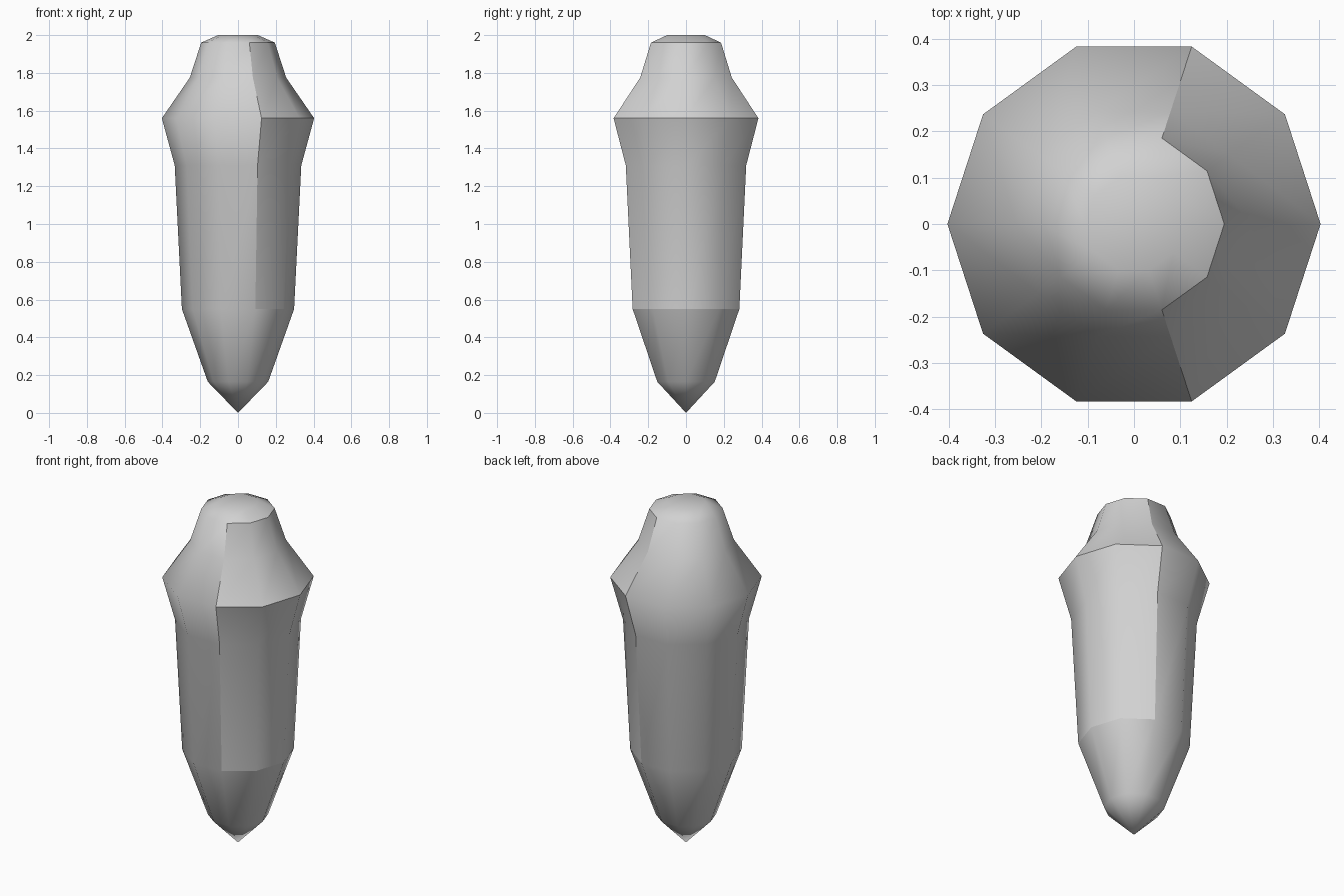
import bpy, bmesh
from math import cos, sin, pi, atan2, degrees

cube = bpy.data.objects.get("Cube")
if cube:
    bpy.data.objects.remove(cube, do_unlink=True)

SIDES = 10
# Radius and height of each ring, from the bottom up
PROFILE = [(0.16, 0.165), (0.297, 0.55), (0.335, 1.31), (0.403, 1.56),
           (0.255, 1.775), (0.195, 1.96), (0.105, 2.0)]

grey = bpy.data.materials.new("light_grey")
grey.use_nodes = True
colour = (0.64, 0.64, 0.64, 1)
grey.diffuse_color = colour
grey.node_tree.nodes["Principled BSDF"].inputs["Base Color"].default_value = colour

# Ten-sided pointed body
bm = bmesh.new()
rings = []
for r, z in PROFILE:
    rings.append([bm.verts.new((r * cos(2 * pi * i / SIDES), r * sin(2 * pi * i / SIDES), z))
                  for i in range(SIDES)])
tip = bm.verts.new((0, 0, 0))
for i in range(SIDES):
    j = (i + 1) % SIDES
    bm.faces.new((tip, rings[0][j], rings[0][i]))
    for low, high in zip(rings, rings[1:]):
        bm.faces.new((low[i], low[j], high[j], high[i]))
bm.faces.new(rings[-1])
for f in bm.faces:
    f.smooth = True

# Sharp outline of the side panel: two uprights and three part rings
PANEL = 72
creases = (PROFILE[1][1], PROFILE[3][1], PROFILE[5][1])
for e in bm.edges:
    a, b = (v.co for v in e.verts)
    low, high = min(a.z, b.z), max(a.z, b.z)
    if low < creases[0] - 0.01 or high > creases[2] + 0.01:
        continue
    turn = [abs(degrees(atan2(p.y, p.x))) for p in (a, b)]
    upright = high - low > 0.01 and all(abs(t - PANEL) < 1 for t in turn)
    ring = (high - low < 0.01 and max(turn) < PANEL + 1
            and any(abs(low - z) < 0.01 for z in creases))
    if upright or ring:
        e.smooth = False

mesh = bpy.data.meshes.new("body")
bm.to_mesh(mesh)
bm.free()
mesh.materials.append(grey)
body = bpy.data.objects.new("body", mesh)
bpy.context.collection.objects.link(body)
